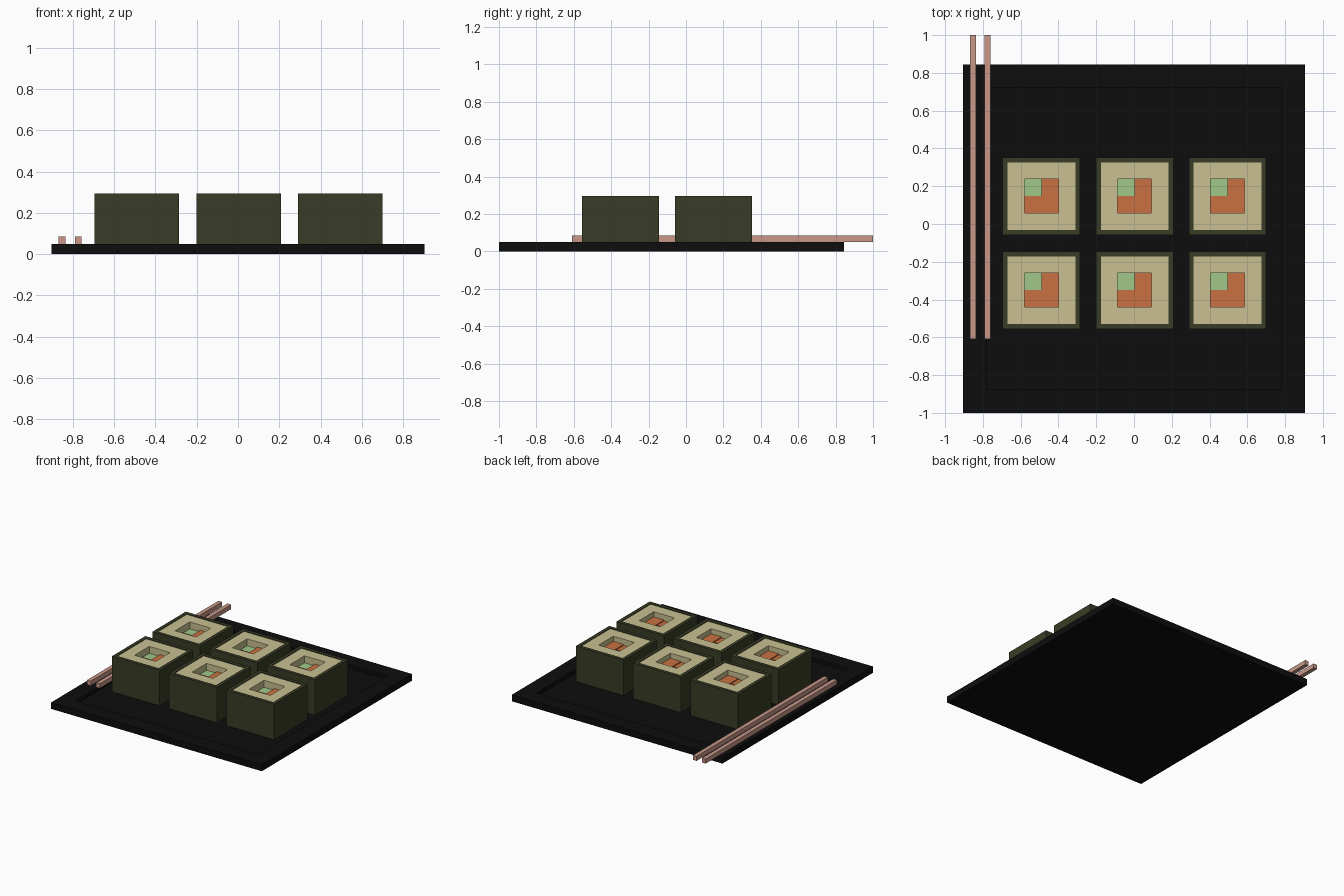
import bpy, bmesh

if "Cube" in bpy.data.objects:
    bpy.data.objects.remove(bpy.data.objects["Cube"])


def material(name, rgb):
    m = bpy.data.materials.new(name)
    m.diffuse_color = (*rgb, 1)
    m.use_nodes = True
    m.node_tree.nodes["Principled BSDF"].inputs["Base Color"].default_value = m.diffuse_color
    return m


BLACK = material("black lacquer", (0.004, 0.004, 0.004))
NORI = material("seaweed green", (0.040, 0.046, 0.019))
RICE = material("rice cream", (0.578, 0.527, 0.285))
SALMON = material("salmon orange", (0.578, 0.165, 0.052))
CUCUMBER = material("cucumber green", (0.35, 0.578, 0.246))
WOOD = material("pink wood", (0.578, 0.314, 0.246))


def finish(name, bm, mat):
    bmesh.ops.recalc_face_normals(bm, faces=bm.faces)
    me = bpy.data.meshes.new(name)
    bm.to_mesh(me)
    bm.free()
    me.materials.append(mat)
    ob = bpy.data.objects.new(name, me)
    bpy.context.collection.objects.link(ob)
    return ob


def box(name, x0, x1, y0, y1, z0, z1, mat):
    bm = bmesh.new()
    bmesh.ops.create_cube(bm, size=1)
    for v in bm.verts:
        v.co = (x1 if v.co.x > 0 else x0, y1 if v.co.y > 0 else y0, z1 if v.co.z > 0 else z0)
    return finish(name, bm, mat)


def frame(name, cx, cy, outer, inner, z0, z1, mat):
    """Square tube with an open hole through it."""
    bm = bmesh.new()
    rings = []
    for h, z in ((outer / 2, z0), (outer / 2, z1), (inner / 2, z1), (inner / 2, z0)):
        rings.append([bm.verts.new((cx + sx * h, cy + sy * h, z))
                      for sx, sy in ((-1, -1), (1, -1), (1, 1), (-1, 1))])
    for r in range(4):
        a, b = rings[r], rings[(r + 1) % 4]
        for i in range(4):
            j = (i + 1) % 4
            bm.faces.new((a[i], a[j], b[j], b[i]))
    return finish(name, bm, mat)


# Tray: slab with a sunken middle
FLOOR = 0.02
tray = box("tray", -0.905, 0.905, -1.0, 0.845, 0, 0.05, BLACK)
bm = bmesh.new()
bm.from_mesh(tray.data)
top = [f for f in bm.faces if f.normal.z > 0.9]
bmesh.ops.inset_region(bm, faces=top, thickness=0.175)
sunk = bmesh.ops.extrude_face_region(bm, geom=top)["geom"]
bmesh.ops.delete(bm, geom=top, context='FACES_ONLY')
for v in sunk:
    if isinstance(v, bmesh.types.BMVert):
        v.co.z = FLOOR
bmesh.ops.recalc_face_normals(bm, faces=bm.faces)
bm.to_mesh(tray.data)
bm.free()

# Six rolls: seaweed wrap, rice ring, three filling sticks
TOP = 0.295
n = 0
for cy in (-0.35, 0.147):
    for cx in (-0.49, 0.003, 0.495):
        n += 1
        frame(f"seaweed_wrap_{n}", cx, cy, 0.41, 0.358, FLOOR, TOP, NORI)
        frame(f"rice_{n}", cx, cy, 0.358, 0.18, FLOOR, TOP - 0.005, RICE)
        h = 0.09
        box(f"salmon_long_{n}", cx, cx + h, cy - h, cy + h, FLOOR, 0.25, SALMON)
        box(f"salmon_short_{n}", cx - h, cx, cy - h, cy, FLOOR, 0.243, SALMON)
        box(f"cucumber_{n}", cx - h, cx, cy, cy + h, FLOOR, 0.236, CUCUMBER)

# Pair of chopsticks resting on the tray rim
for i, x in enumerate((-0.853, -0.775)):
    box(f"chopstick_{i + 1}", x - 0.016, x + 0.016, -0.61, 1.0, 0.05, 0.085, WOOD)
